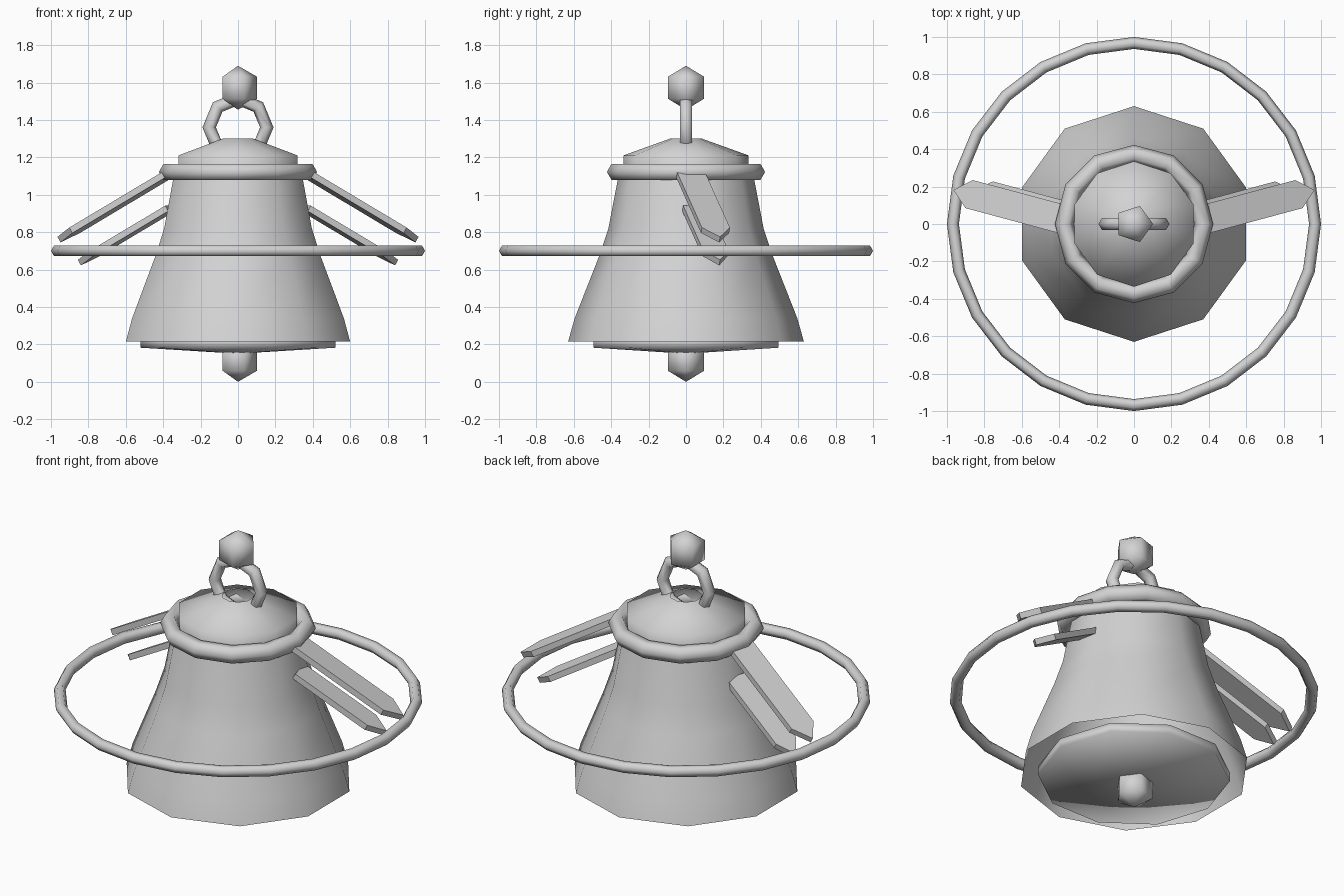
import bpy, bmesh, math
from mathutils import Matrix, Vector

if "Cube" in bpy.data.objects:
    bpy.data.objects.remove(bpy.data.objects["Cube"])

grey = bpy.data.materials.new("light_grey")
grey.diffuse_color = (0.65, 0.65, 0.65, 1)
grey.use_nodes = True
grey.node_tree.nodes["Principled BSDF"].inputs["Base Color"].default_value = grey.diffuse_color


def finish(name, bm, smooth=True):
    bmesh.ops.recalc_face_normals(bm, faces=bm.faces)
    me = bpy.data.meshes.new(name)
    bm.to_mesh(me)
    bm.free()
    for p in me.polygons:
        p.use_smooth = smooth
    me.materials.append(grey)
    ob = bpy.data.objects.new(name, me)
    bpy.context.collection.objects.link(ob)
    return ob


def lathe(name, profile, segs, phase=0.0, closed=False, matrix=None):
    """Revolve (radius, z) points around z; radius 0 makes a pole."""
    bm = bmesh.new()
    rings = []
    for r, z in profile:
        if r == 0:
            rings.append([bm.verts.new((0, 0, z))] * segs)
        else:
            rings.append([bm.verts.new((r * math.cos(phase + math.tau * i / segs),
                                        r * math.sin(phase + math.tau * i / segs), z))
                          for i in range(segs)])
    pairs = list(zip(rings, rings[1:]))
    if closed:
        pairs.append((rings[-1], rings[0]))
    for a, b in pairs:
        for i in range(segs):
            j = (i + 1) % segs
            quad = list(dict.fromkeys((a[i], a[j], b[j], b[i])))
            bm.faces.new(quad)
    if matrix:
        bm.transform(matrix)
    return finish(name, bm)


def ring(name, outer, tube, segs, matrix):
    """Torus with a six-sided tube, pointed outwards."""
    profile = [(outer - tube + tube * math.cos(k * math.pi / 3),
                tube * math.sin(k * math.pi / 3)) for k in range(6)]
    return lathe(name, profile, segs, closed=True, matrix=matrix)


def ball(name, z, r=0.1175):
    h, w = r * 0.5, r * 0.866
    return lathe(name, [(0, z - r), (w, z - h), (w, z + h), (0, z + r)], 5)


# bell shell, open at the mouth
lathe("bell_body", [(0.63, 0.216), (0.595, 0.34), (0.465, 0.67), (0.415, 0.82),
                    (0.365, 1.08), (0.35, 1.13)], 10, math.pi / 2)
# sloped cap with a hole at the top
lathe("bell_cap", [(0.335, 1.12), (0.335, 1.21), (0.085, 1.30)], 10, math.pi / 2)
# shallow plate in the mouth
lathe("mouth_plate", [(0, 0.235), (0.52, 0.235), (0.52, 0.182), (0, 0.15)], 10)
# clapper and top knob
ball("clapper", 0.1175)
ball("top_knob", 1.572)

# collar, halo and hanging loop
ring("collar", 0.423, 0.05, 12, Matrix.Translation((0, 0, 1.122)))
ring("halo", 1.0, 0.032, 24, Matrix.Translation((0, 0, 0.70)))
ring("hanging_loop", 0.19, 0.036, 8,
     Matrix.Translation((0, 0, 1.36)) @ Matrix.Rotation(math.pi / 2, 4, 'X'))


# wing blades: pointed plates, swept back and tilted down
def blade(name, tip, length, width, point, side, thick=0.034):
    bm = bmesh.new()
    w = width / 2
    outline = [(0, 0), (-point, w), (-length, w), (-length, -w), (-point, -w)]
    low = bm.faces.new([bm.verts.new((x, y, -thick / 2)) for x, y in outline])
    ext = bmesh.ops.extrude_face_region(bm, geom=[low])
    top = [v for v in ext["geom"] if isinstance(v, bmesh.types.BMVert)]
    bmesh.ops.translate(bm, verts=top, vec=(0, 0, thick))
    bm.transform(Matrix.Diagonal((side, 1, 1, 1)) @ Matrix.Translation(Vector(tip))
                 @ Matrix.Rotation(math.radians(15), 4, 'Z')
                 @ Matrix.Rotation(math.radians(30), 4, 'Y'))
    return finish(name, bm, False)


for side, label in ((1, "right"), (-1, "left")):
    blade("upper_wing_" + label, (0.957, 0.18, 0.76), 0.72, 0.155, 0.10, side)
    blade("lower_wing_" + label, (0.848, 0.18, 0.637), 0.58, 0.14, 0.10, side)
